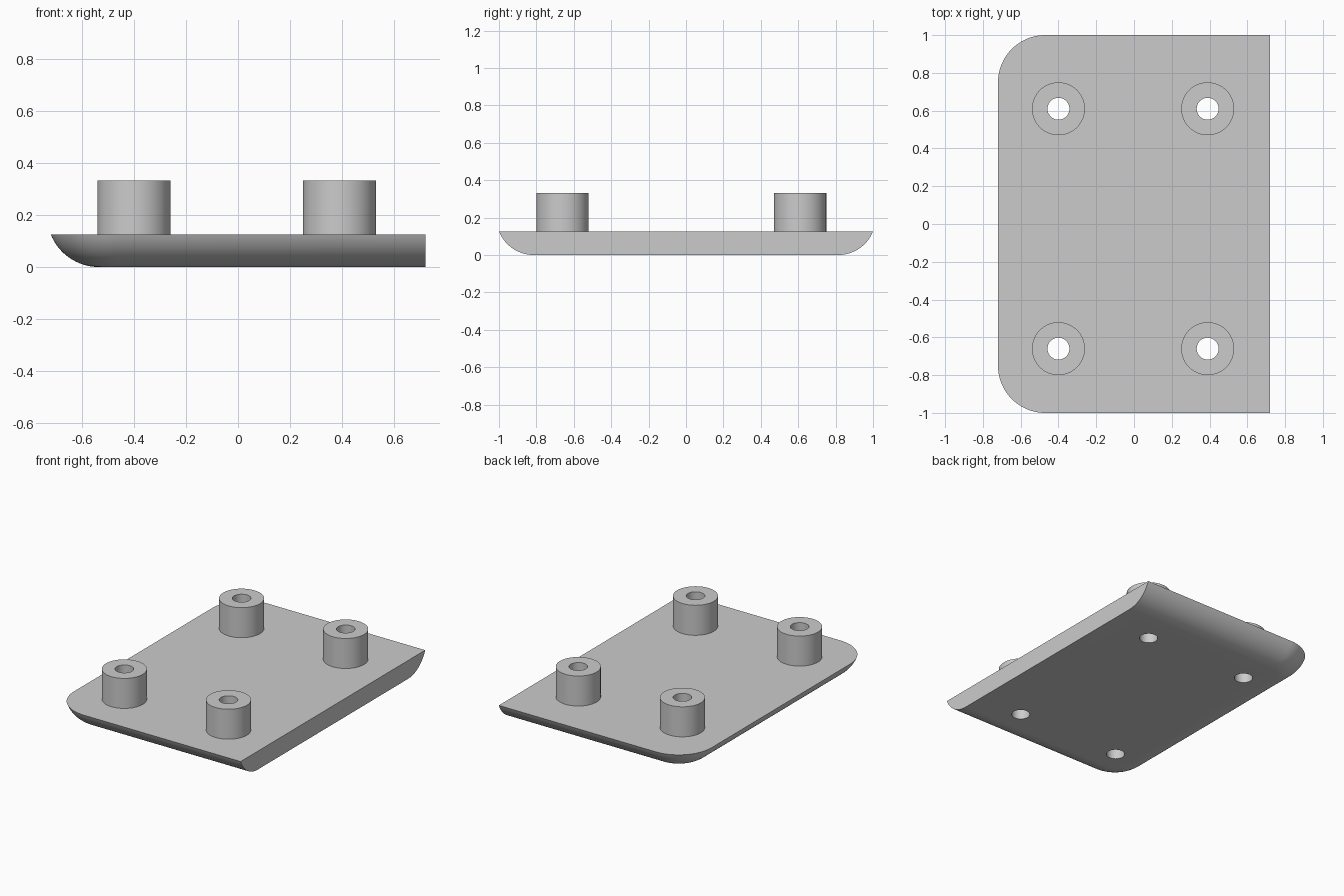
import bpy, bmesh, math

cube = bpy.data.objects.get("Cube")
if cube:
    bpy.data.objects.remove(cube, do_unlink=True)

HALF_X, HALF_Y = 0.72, 1.0
THICK, TOP = 0.126, 0.332
CORNER, FILLET = 0.25, 0.2
BOSS_R, HOLE_R = 0.14, 0.058
SPOTS = [(x, y) for x in (-0.4, 0.39) for y in (0.61, -0.66)]

grey = bpy.data.materials.new("plain grey")
grey.use_nodes = True
colour = (0.6, 0.6, 0.6, 1)
grey.diffuse_color = colour
grey.node_tree.nodes["Principled BSDF"].inputs["Base Color"].default_value = colour


def finish(bm, name):
    bmesh.ops.recalc_face_normals(bm, faces=bm.faces)
    mesh = bpy.data.meshes.new(name)
    bm.to_mesh(mesh)
    bm.free()
    mesh.materials.append(grey)
    obj = bpy.data.objects.new(name, mesh)
    bpy.context.collection.objects.link(obj)
    return obj


def cylinders(name, radius, low, high):
    bm = bmesh.new()
    for x, y in SPOTS:
        made = bmesh.ops.create_cone(bm, cap_ends=True, segments=64, radius1=radius,
                                     radius2=radius, depth=high - low)
        bmesh.ops.translate(bm, verts=made["verts"], vec=(x, y, (low + high) / 2))
    return finish(bm, name)


def outline(inset, steps=20):
    """Plate outline moved inward, with two rounded corners and a straight cut edge."""
    r = CORNER - inset
    pts = [(HALF_X, inset - HALF_Y), (HALF_X, HALF_Y - inset)]
    for side, start in ((1, math.pi / 2), (-1, math.pi)):
        for i in range(steps + 1):
            a = start + math.pi / 2 * i / steps
            pts.append((CORNER - HALF_X + r * math.cos(a),
                        side * (HALF_Y - CORNER) + r * math.sin(a)))
    return pts


# Plate: stacked outlines follow the rounded lower edge
bm = bmesh.new()
sweep = math.acos(1 - THICK / FILLET)
rings = []
for i in range(17):
    a = sweep * i / 16
    inset = FILLET * (math.sin(sweep) - math.sin(a))
    z = FILLET * (1 - math.cos(a))
    rings.append([bm.verts.new((x, y, z)) for x, y in outline(inset)])
n = len(rings[0])
for low, high in zip(rings, rings[1:]):
    for j in range(1, n):
        k = (j + 1) % n
        bm.faces.new((low[j], low[k], high[k], high[j]))
bm.faces.new(rings[0])
bm.faces.new(rings[-1])
# Flat cut end as one face
bm.faces.new([r[0] for r in rings] + [r[1] for r in reversed(rings)])
plate = finish(bm, "mounting_plate")

# Bosses joined on, then holes drilled right through
bosses = cylinders("bosses", BOSS_R, THICK - 0.04, TOP)
drills = cylinders("hole_cutters", HOLE_R, -0.1, TOP + 0.1)
bpy.context.view_layer.objects.active = plate
for tool, operation in ((bosses, "UNION"), (drills, "DIFFERENCE")):
    mod = plate.modifiers.new(operation.title(), "BOOLEAN")
    mod.operation, mod.solver, mod.object = operation, "EXACT", tool
    bpy.ops.object.modifier_apply(modifier=mod.name)
    bpy.data.objects.remove(tool, do_unlink=True)

# Smooth curved walls, sharp rims
for obj in bpy.context.selected_objects:
    obj.select_set(False)
plate.select_set(True)
bpy.ops.object.shade_smooth_by_angle(angle=math.radians(30))
